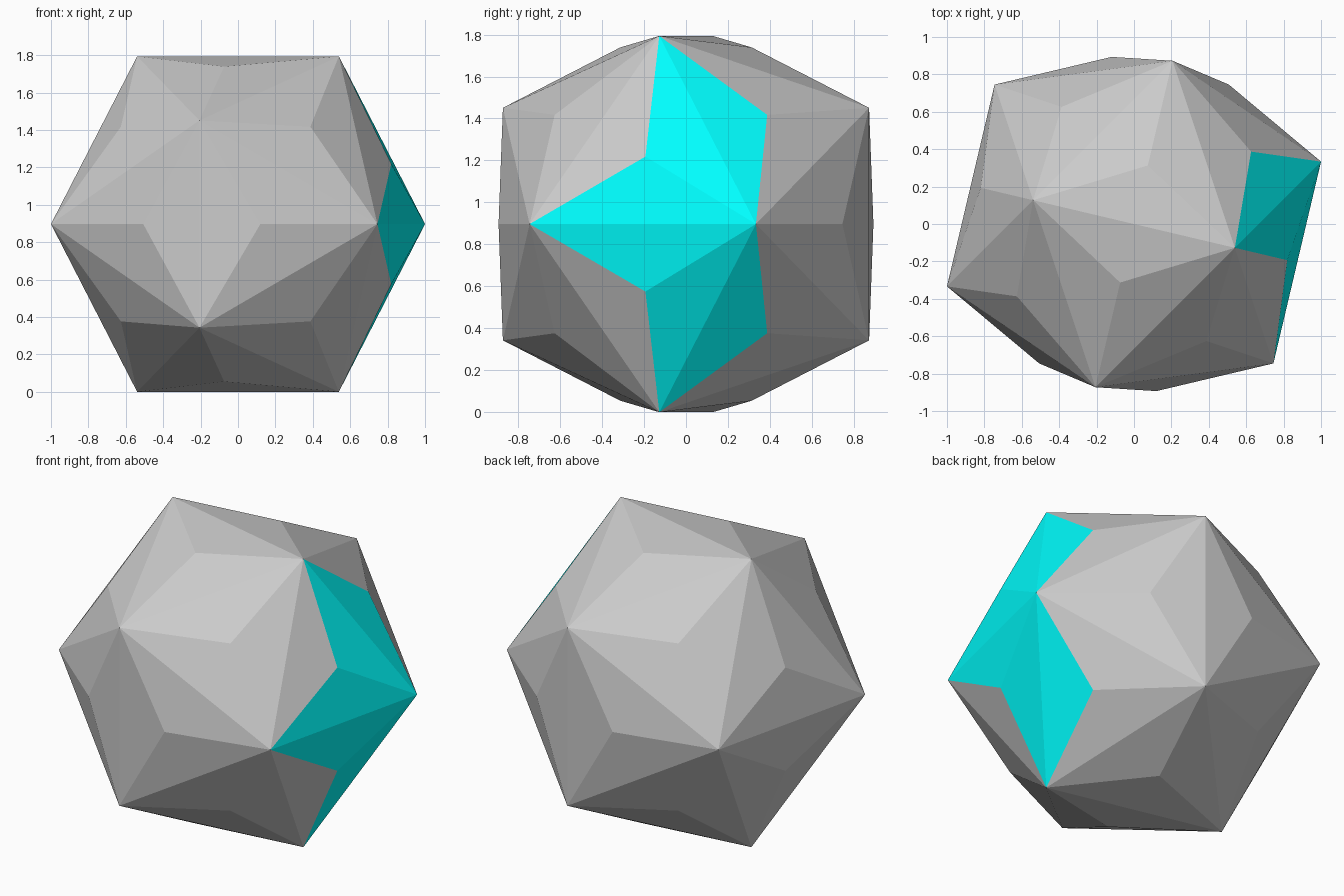
import bpy, bmesh, math
from mathutils import Vector, Matrix

if "Cube" in bpy.data.objects:
    bpy.data.objects.remove(bpy.data.objects["Cube"])

PHI = (1 + math.sqrt(5)) / 2
A = 0.5542                                   # half edge length of the core icosahedron
CENTRE = Vector((0, 0, PHI * A))
# turn about z so that one belt corner points exactly along -45 degrees
TURN = Matrix.Rotation(math.atan(1 / PHI) - math.pi / 4, 4, 'Z')
PEAK = 0.8377 * 1.076                        # distance of the pyramid tips from the centre


def corner(x, y, z):
    return TURN @ (Vector((x, y, z)) * A)


# corners of the coloured three-armed patch
HUB = corner(PHI, 1, 0)
ARMS = [corner(1, 0, PHI), corner(1, 0, -PHI), corner(PHI, -1, 0)]


def is_patch(face):
    def has(p):
        return any((v.co - p).length < 1e-3 for v in face.verts)
    return has(HUB) and any(has(p) for p in ARMS)


def build(name, coloured):
    bm = bmesh.new()
    # core icosahedron from three golden rectangles
    for s in (-1, 1):
        for t in (-PHI, PHI):
            for p in ((s, 0, t), (t, s, 0), (0, t, s)):
                bm.verts.new(corner(*p))
    bmesh.ops.convex_hull(bm, input=bm.verts[:])
    # low pyramid on each of the twenty faces
    tips = bmesh.ops.poke(bm, faces=bm.faces[:])['verts']
    for v in tips:
        v.co = v.co.normalized() * PEAK
    bmesh.ops.recalc_face_normals(bm, faces=bm.faces[:])
    # keep only the faces of this part
    drop = [f for f in bm.faces if is_patch(f) != coloured]
    bmesh.ops.delete(bm, geom=drop, context='FACES')
    bmesh.ops.translate(bm, verts=bm.verts[:], vec=CENTRE)
    mesh = bpy.data.meshes.new(name)
    bm.to_mesh(mesh)
    bm.free()
    obj = bpy.data.objects.new(name, mesh)
    bpy.context.collection.objects.link(obj)
    return obj


# grey faceted ball
build("faceted_ball", False)

# cyan patch of three kite-shaped panels
patch = build("cyan_panels", True)
cyan = bpy.data.materials.new("cyan")
cyan.diffuse_color = (0.0, 1.0, 1.0, 1.0)
cyan.use_nodes = True
cyan.node_tree.nodes["Principled BSDF"].inputs["Base Color"].default_value = cyan.diffuse_color
patch.data.materials.append(cyan)
